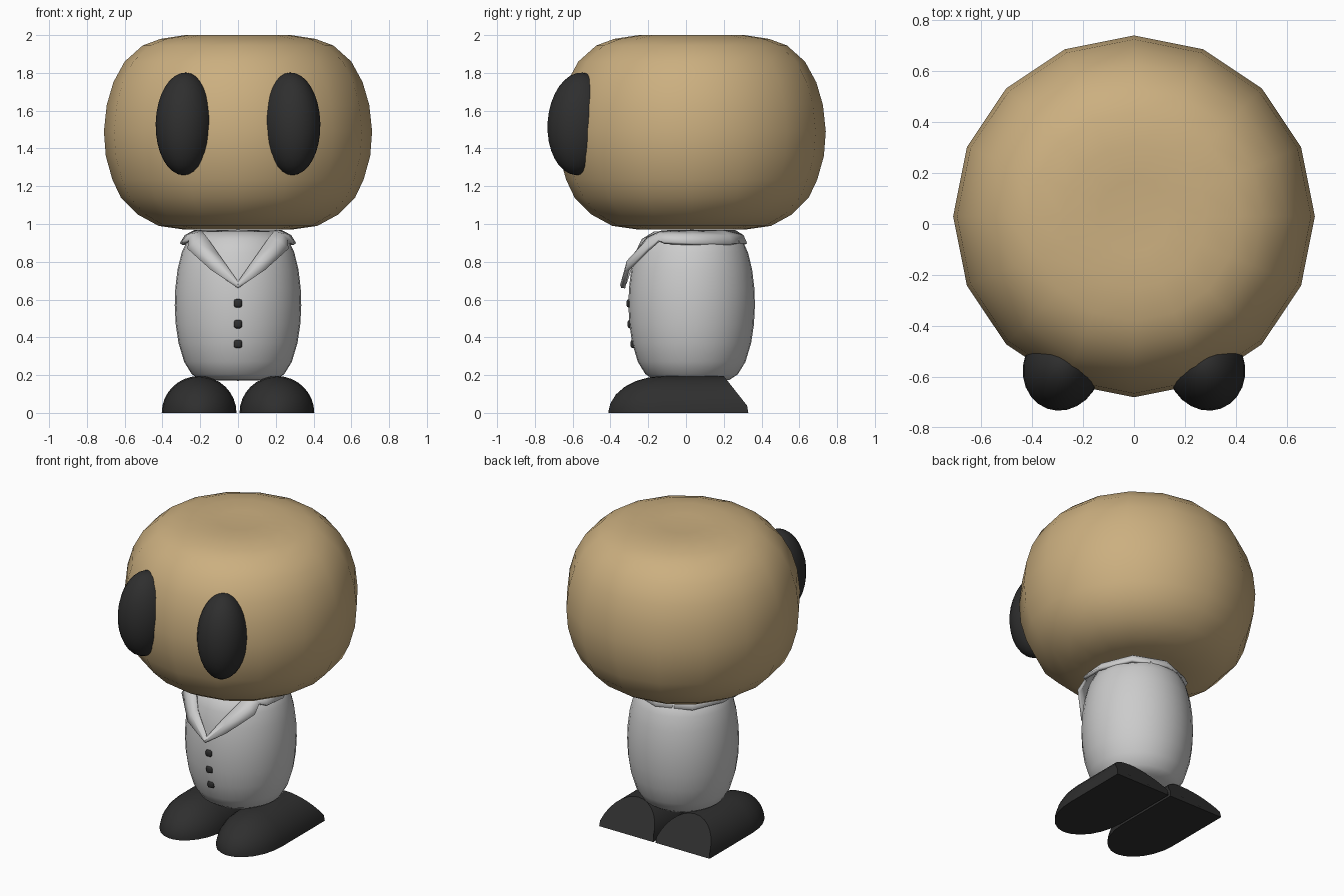
import bpy, bmesh, math
from mathutils import Matrix, Vector

if "Cube" in bpy.data.objects:
    bpy.data.objects.remove(bpy.data.objects["Cube"])


def material(name, rgb):
    m = bpy.data.materials.new(name)
    m.diffuse_color = (*rgb, 1)
    m.use_nodes = True
    m.node_tree.nodes["Principled BSDF"].inputs["Base Color"].default_value = m.diffuse_color
    return m


TAN = material("tan", (0.60, 0.43, 0.215))
WHITE = material("white", (0.60, 0.60, 0.60))
BLACK = material("black", (0.028, 0.028, 0.028))
CY = 0.03  # head and body axis


def finish(name, bm, mat, angle=180):
    bmesh.ops.recalc_face_normals(bm, faces=bm.faces)
    me = bpy.data.meshes.new(name)
    bm.to_mesh(me)
    bm.free()
    me.materials.append(mat)
    ob = bpy.data.objects.new(name, me)
    bpy.context.collection.objects.link(ob)
    bpy.ops.object.select_all(action='DESELECT')
    ob.select_set(True)
    bpy.context.view_layer.objects.active = ob
    bpy.ops.object.shade_smooth_by_angle(angle=math.radians(angle))
    return ob


def bridge(bm, rings, closed=True):
    for a, b in zip(rings, rings[1:]):
        n = len(a)
        for i in range(n if closed else n - 1):
            bm.faces.new((a[i], a[(i + 1) % n], b[(i + 1) % n], b[i]))


def lathe(name, profile, bottom, top, mat, sides):
    bm = bmesh.new()
    rings = []
    for r, z in profile:
        rings.append([bm.verts.new((r * math.cos(t), CY + r * math.sin(t), z))
                      for t in (2 * math.pi * i / sides for i in range(sides))])
    bridge(bm, rings)
    for ring, z in ((rings[0], bottom), (rings[-1], top)):
        c = bm.verts.new((0, CY, z))
        for i in range(sides):
            bm.faces.new((ring[i], ring[(i + 1) % sides], c))
    return finish(name, bm, mat)


# Head
lathe("head", [(0.14, 0.975), (0.28, 0.97), (0.42, 0.99), (0.53, 1.05), (0.62, 1.14),
               (0.665, 1.235), (0.70, 1.36), (0.71, 1.49), (0.695, 1.63), (0.66, 1.75),
               (0.60, 1.86), (0.505, 1.945), (0.41, 1.98), (0.28, 2.0), (0.14, 1.993)],
      0.98, 1.99, TAN, 16)

# Body
lathe("body", [(0.20, 0.175), (0.245, 0.205), (0.285, 0.27), (0.315, 0.37), (0.33, 0.47),
               (0.335, 0.57), (0.332, 0.66), (0.32, 0.76), (0.298, 0.85), (0.265, 0.92),
               (0.20, 0.96)], 0.17, 0.97, WHITE, 32)

# Eyes: tall ellipsoids turned outward and leaning back
for s, side in ((-1, "right"), (1, "left")):
    bm = bmesh.new()
    bmesh.ops.create_uvsphere(bm, u_segments=24, v_segments=16, radius=1)
    bm.transform(Matrix.Translation((s * 0.283, -0.565, 1.53))
                 @ Matrix.Rotation(s * math.radians(20), 4, 'Z')
                 @ Matrix.Rotation(math.radians(-4), 4, 'X')
                 @ Matrix.Diagonal((0.152, 0.17, 0.272, 1)))
    finish(side + "_eye", bm, BLACK)

# Feet: half-round loft with a rounded toe and a sloped heel
for s, side in ((-1, "right"), (1, "left")):
    bm = bmesh.new()
    rings = []
    N = 16
    stations = [(-0.12 - 0.29 * math.cos(math.radians(a)), math.sin(math.radians(a)))
                for a in (4, 15, 30, 45, 60, 75, 90)] + [(0.05, 1), (None, 1)]
    for y, k in stations:
        ring = []
        for i in range(N + 1):
            t = math.pi * i / N
            z = 0.195 * k * math.sin(t)
            yy = y if y is not None else 0.33 - 0.13 * max(0, z - 0.03) / 0.165
            ring.append(bm.verts.new((s * 0.206 + 0.198 * k * math.cos(t), yy, z)))
        rings.append(ring)
    bridge(bm, rings)
    bm.faces.new(rings[0])
    bm.faces.new(rings[-1])
    finish(side + "_foot", bm, BLACK, 35)

# Buttons
for i, (y, z) in enumerate(((-0.298, 0.58), (-0.293, 0.47), (-0.277, 0.365))):
    bm = bmesh.new()
    bmesh.ops.create_cube(bm, size=1)
    bm.transform(Matrix.Translation((0, y, z)) @ Matrix.Diagonal((0.044, 0.034, 0.044, 1)))
    bmesh.ops.bevel(bm, geom=bm.edges[:], offset=0.012, segments=2, affect='EDGES', profile=0.5)
    finish(f"button_{i + 1}", bm, BLACK, 60)

# Collar: folded strip from the V point around the neck, mirrored
inner = [(0, -0.322, 0.69), (0.10, -0.275, 0.83), (0.165, -0.20, 0.925), (0.19, -0.13, 0.955),
         (0.21, -0.07, 0.96), (0.225, 0.03, 0.96), (0.165, 0.19, 0.96), (0, 0.255, 0.96)]
outer = [(0, -0.332, 0.66), (0.14, -0.312, 0.755), (0.262, -0.20, 0.865), (0.255, -0.145, 0.912),
         (0.292, -0.115, 0.90), (0.30, 0.03, 0.893), (0.212, 0.235, 0.893), (0, 0.315, 0.893)]
bm = bmesh.new()
rows = []
for a, b in zip(inner, outer):
    a, b = Vector(a), Vector(b)
    m = (a + b) / 2
    out = Vector((m.x, m.y - CY, 0)).normalized()
    m += out * 0.012 + Vector((0, 0, 0.008 if a.z > 0.7 else 0))
    rows.append([bm.verts.new(p) for p in (a, m, b)])
bridge(bm, rows, closed=False)
collar = finish("collar", bm, WHITE, 40)
mirror = collar.modifiers.new("mirror", 'MIRROR')
mirror.use_clip = True
solid = collar.modifiers.new("thickness", 'SOLIDIFY')
solid.thickness = 0.02
solid.offset = 0
